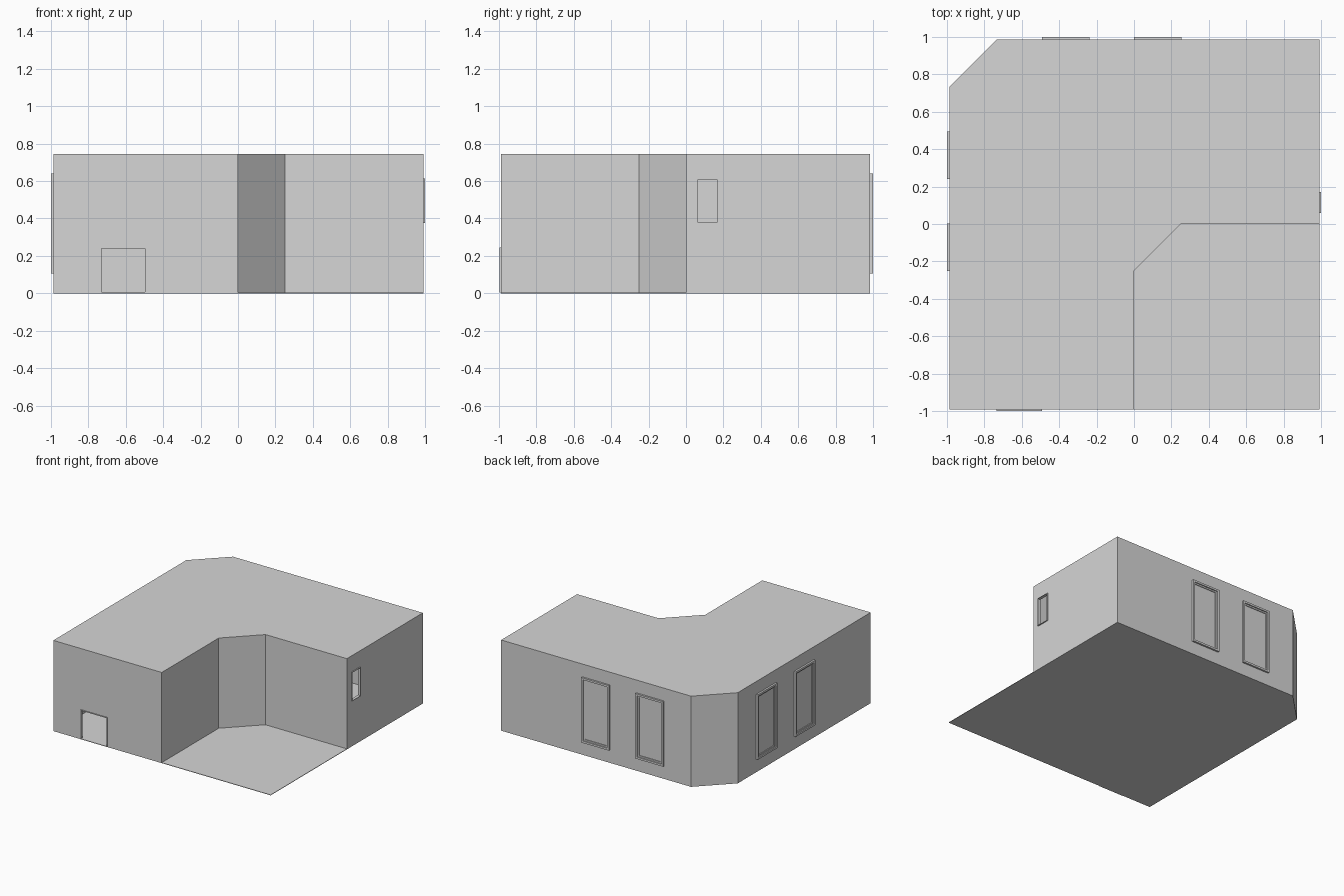
import bpy, bmesh
from math import pi
from mathutils import Vector

if "Cube" in bpy.data.objects:
    bpy.data.objects.remove(bpy.data.objects["Cube"])

# One plain plaster colour
plaster = bpy.data.materials.new("light grey plaster")
plaster.use_nodes = True
grey = (0.67, 0.67, 0.67, 1)
plaster.diffuse_color = grey
plaster.node_tree.nodes["Principled BSDF"].inputs["Base Color"].default_value = grey


def finish(name, bm):
    bmesh.ops.recalc_face_normals(bm, faces=bm.faces)
    mesh = bpy.data.meshes.new(name)
    bm.to_mesh(mesh)
    bm.free()
    mesh.materials.append(plaster)
    ob = bpy.data.objects.new(name, mesh)
    bpy.context.collection.objects.link(ob)
    return ob


def prism(name, outline, z0, z1, open_bottom=False):
    bm = bmesh.new()
    base = bm.faces.new([bm.verts.new((x, y, z0)) for x, y in outline])
    top = bmesh.ops.extrude_face_region(bm, geom=[base], use_keep_orig=True)["geom"]
    bmesh.ops.translate(bm, vec=(0, 0, z1 - z0),
                        verts=[v for v in top if isinstance(v, bmesh.types.BMVert)])
    if open_bottom:
        bmesh.ops.delete(bm, geom=[base], context='FACES_ONLY')
    return finish(name, bm)


def frame(name, side, centre, width, z0, z1, bar, back, front):
    """Rectangular ring on a wall; back and front are depths along the wall normal."""
    spin, wall = SIDES[side]
    bm = bmesh.new()
    w = width / 2
    rings = []
    for inset in (0, bar):
        x, lo, hi = w - inset, z0 + inset, z1 - inset
        rings.append([bm.verts.new((a, -back, b))
                      for a, b in ((-x, lo), (x, lo), (x, hi), (-x, hi))])
    outer, inner = rings
    faces = [bm.faces.new((outer[i], outer[(i + 1) % 4], inner[(i + 1) % 4], inner[i]))
             for i in range(4)]
    ext = bmesh.ops.extrude_face_region(bm, geom=faces, use_keep_orig=True)["geom"]
    bmesh.ops.translate(bm, vec=(0, back - front, 0),
                        verts=[v for v in ext if isinstance(v, bmesh.types.BMVert)])
    ob = finish(name, bm)
    ob.location = place(side, centre)
    ob.rotation_euler.z = spin
    return ob


def place(side, centre):
    wall = SIDES[side][1]
    return Vector((centre, wall, 0)) if side in ("front", "back") else Vector((wall, centre, 0))


def cut(target, side, centre, width, z0, z1):
    bm = bmesh.new()
    bmesh.ops.create_cube(bm, size=1)
    ob = finish("opening_cutter", bm)
    ob.scale = (width, 0.1, z1 - z0)
    ob.location = place(side, centre) + Vector((0, 0, (z0 + z1) / 2))
    ob.rotation_euler.z = SIDES[side][0]
    ob.hide_render = True
    ob.hide_set(True)
    mod = target.modifiers.new("opening", 'BOOLEAN')
    mod.operation = 'DIFFERENCE'
    mod.solver = 'EXACT'
    mod.object = ob


# Wall planes: rotation of the frame and position of the wall
LO, HI, CH = -0.985, 0.985, 0.25
SIDES = {"front": (0, -0.99), "back": (pi, HI),
         "west": (-pi / 2, LO), "east": (pi / 2, 0.99)}
FLOOR, ROOF = 0.004, 0.745

# Floor slab, also paving the front corner
prism("floor", [(LO, -0.99), (0.99, -0.99), (0.99, HI), (LO + CH, HI), (LO, HI - CH)], 0, FLOOR)

# Hollow L-shaped walls and flat roof
building = prism("walls_and_roof",
                 [(LO, -0.99), (0, -0.99), (0, -CH), (CH, 0), (0.99, 0),
                  (0.99, HI), (LO + CH, HI), (LO, HI - CH)],
                 FLOOR, ROOF, open_bottom=True)
shell = building.modifiers.new("thickness", 'SOLIDIFY')
shell.thickness = 0.012
shell.offset = -1
shell.use_even_offset = True

# Door opening and small side window opening, each lined with a thin frame
cut(building, "front", -0.613, 0.238, -0.02, 0.242)
frame("door_frame", "front", -0.613, 0.242, FLOOR, 0.244, 0.004, -0.014, 0.008)
cut(building, "east", 0.115, 0.108, 0.377, 0.611)
frame("small_window_frame", "east", 0.115, 0.112, 0.375, 0.613, 0.004, -0.016, 0.008)

# Large windows: raised outer frame with a lower inner sash
for side, centres in (("back", (-0.365, 0.127)), ("west", (0.368, -0.125))):
    for n, c in enumerate(centres):
        frame(f"{side}_window_frame_{n}", side, c, 0.254, 0.106, 0.64, 0.016, -0.004, 0.015)
        frame(f"{side}_window_sash_{n}", side, c, 0.222, 0.122, 0.624, 0.012, -0.004, 0.006)
